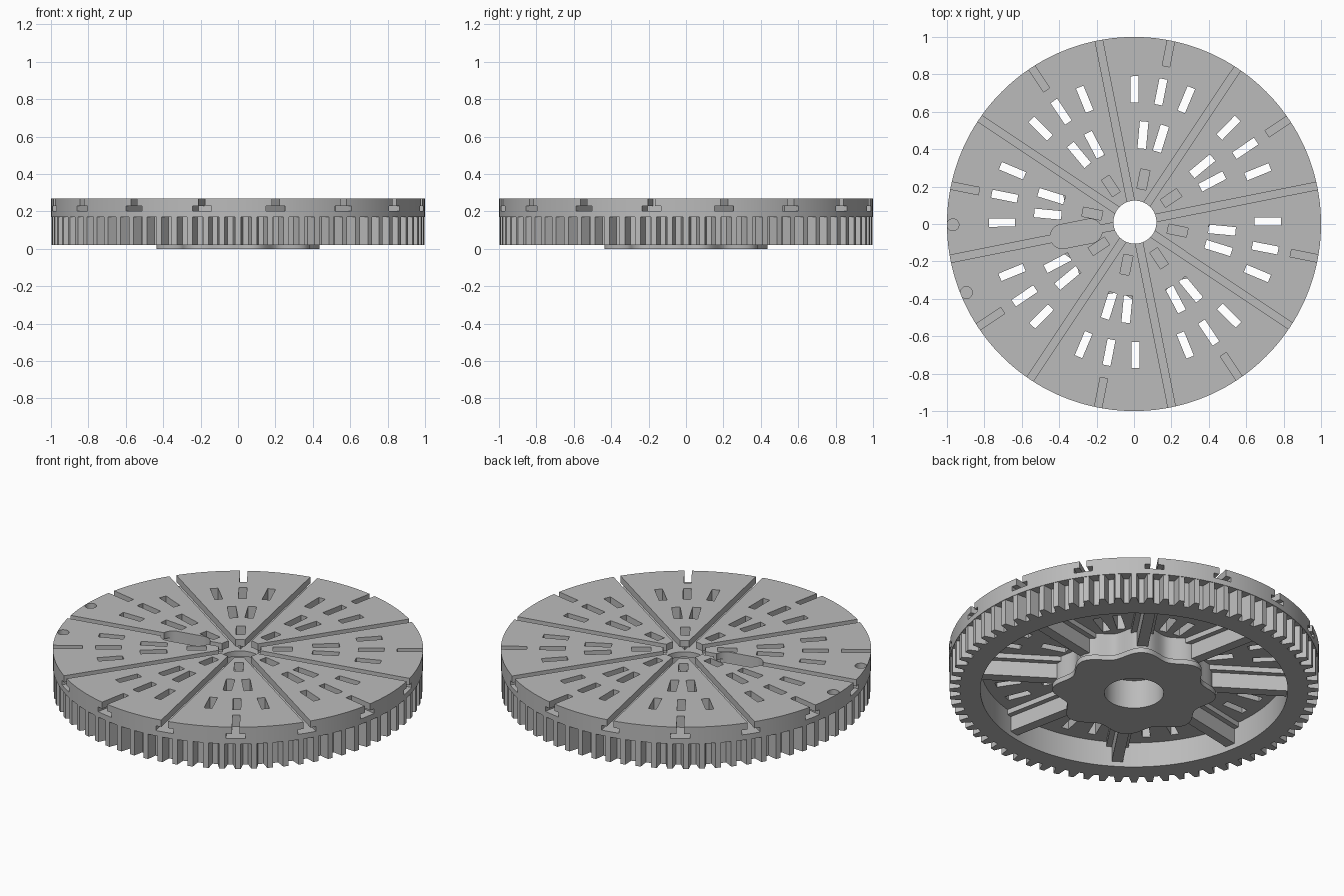
import bpy, bmesh
from math import sin, cos, pi, radians
from mathutils import Matrix, Vector

if "Cube" in bpy.data.objects:
    bpy.data.objects.remove(bpy.data.objects["Cube"], do_unlink=True)

GREY = (0.5, 0.5, 0.5, 1)
mat = bpy.data.materials.new("grey plastic")
mat.use_nodes = True
mat.diffuse_color = GREY
mat.node_tree.nodes["Principled BSDF"].inputs["Base Color"].default_value = GREY

TAU = 2 * pi
FIRST = radians(11.25)      # direction of the first long groove
STEP = TAU / 8
MID = Vector((0.005, 0.01, 0))   # centre of the cut-outs in the top plate


def polar(r, a):
    return Vector((r * cos(a), r * sin(a), 0))


def circle(r, n=128, centre=Vector()):
    return [centre + polar(r, TAU * i / n) for i in range(n)]


def rect(x0, x1, w):
    return [Vector(p) for p in ((x0, -w / 2, 0), (x1, -w / 2, 0), (x1, w / 2, 0), (x0, w / 2, 0))]


def extrude(bm, points, vec, m=Matrix()):
    """Add a closed prism from an outline."""
    face = bm.faces.new([bm.verts.new(m @ p) for p in points])
    res = bmesh.ops.extrude_face_region(bm, geom=[face])
    verts = [v for v in res["geom"] if isinstance(v, bmesh.types.BMVert)]
    bmesh.ops.translate(bm, verts=verts, vec=m.to_3x3() @ Vector(vec))


def prism(bm, points, z0, z1, m=Matrix()):
    extrude(bm, points, (0, 0, z1 - z0), Matrix.Translation((0, 0, z0)) @ m)


def finish(name, bm):
    bmesh.ops.recalc_face_normals(bm, faces=bm.faces)
    mesh = bpy.data.meshes.new(name)
    bm.to_mesh(mesh)
    bm.free()
    mesh.materials.append(mat)
    obj = bpy.data.objects.new(name, mesh)
    bpy.context.collection.objects.link(obj)
    return obj


def solid(name, points, z0, z1):
    bm = bmesh.new()
    prism(bm, points, z0, z1)
    return finish(name, bm)


def cut(obj, cutter):
    """Subtract the cutter, bake the result and drop the cutter."""
    mod = obj.modifiers.new("cut", "BOOLEAN")
    mod.operation, mod.solver, mod.use_self = "DIFFERENCE", "EXACT", True
    mod.object = cutter
    graph = bpy.context.evaluated_depsgraph_get()
    mesh = bpy.data.meshes.new_from_object(obj.evaluated_get(graph))
    obj.modifiers.clear()
    obj.data = mesh
    bpy.data.objects.remove(cutter, do_unlink=True)


def turn(a):
    return Matrix.Translation(MID) @ Matrix.Rotation(a, 4, "Z")


# Top plate with centre bore
plate = solid("top_plate", circle(1, 160), 0.17, 0.27)
cut(plate, solid("bore_cutter", circle(0.115, 64, MID), 0.1, 0.3))

# Through slots: three outer, two middle and one inner per sector
bm = bmesh.new()
for k in range(8):
    a = FIRST + (k + 0.5) * STEP
    for off in (-11.5, 0, 11.5):
        prism(bm, rect(0.64, 0.78, 0.043), 0.1, 0.3, turn(a + radians(off)))
    for off in (-6, 6):
        prism(bm, rect(0.395, 0.54, 0.046), 0.1, 0.3, turn(a + radians(off)))
    prism(bm, rect(0.18, 0.285, 0.05), 0.1, 0.3, turn(a))
cut(plate, finish("slot_cutter", bm))

# T-grooves: long ones reach the bore, short ones stay at the rim
tee = [Vector((0, y, z)) for y, z in (
    (-0.052, 0.202), (0.052, 0.202), (0.052, 0.23), (0.02, 0.23),
    (0.02, 0.3), (-0.02, 0.3), (-0.02, 0.23), (-0.052, 0.23))]
for parity, start in ((0, 0.07), (1, 0.85)):
    for k in range(8):
        bm = bmesh.new()
        m = turn(FIRST + (k + parity / 2) * STEP) @ Matrix.Translation((start, 0, 0))
        extrude(bm, tee, (1.1 - start, 0, 0), m)
        cut(plate, finish("groove_cutter", bm))

# Oval entry pocket on one groove
pocket = [Vector((0.32 + 0.075 * (1 if cos(t) > 0 else -1) + 0.065 * cos(t), 0.065 * sin(t), 0))
          for t in (TAU * (i + 0.5) / 32 for i in range(32))]
bm = bmesh.new()
prism(bm, pocket, 0.202, 0.3, turn(FIRST + pi))
cut(plate, finish("pocket_cutter", bm))

# Round marker notches at the rim
bm = bmesh.new()
for off in (-11, 11):
    prism(bm, circle(0.032, 24, polar(0.968, FIRST + pi + radians(off))), 0.22, 0.3)
cut(plate, finish("notch_cutter", bm))

# Toothed ring
TEETH = 72
outline = []
for i in range(TEETH):
    for r, f in ((0.94, -0.33), (0.997, -0.17), (0.997, 0.17), (0.94, 0.33)):
        outline.append(polar(r, TAU * (i + f) / TEETH))
gear = solid("gear_ring", outline, 0.02, 0.171)
cut(gear, solid("ring_cutter", circle(0.83), -0.1, 0.4))


# Scalloped hub: bottom flange and slimmer core
def lobed(r, d):
    return [polar(r + d * cos(8 * (t - FIRST)), t) for t in (TAU * i / 128 for i in range(128))]


parts = [plate, gear]
for name, r, z0, z1 in (("hub_flange", 0.41, 0, 0.03), ("hub_core", 0.395, 0.03, 0.171)):
    hub = solid(name, lobed(r, 0.033), z0, z1)
    cut(hub, solid("hub_cutter", circle(0.16, 64), -0.1, 0.4))
    parts.append(hub)

# Spokes: a deep web with a wider strip under the plate
bm = bmesh.new()
for k in range(8):
    m = Matrix.Rotation(FIRST + k * STEP, 4, "Z")
    prism(bm, rect(0.36, 0.84, 0.06), 0.05, 0.171, m)
    prism(bm, rect(0.36, 0.84, 0.12), 0.14, 0.171, m)
parts.append(finish("spokes", bm))

# Smooth curved walls, keep edges sharp
for obj in parts:
    bpy.ops.object.select_all(action="DESELECT")
    obj.select_set(True)
    bpy.context.view_layer.objects.active = obj
    bpy.ops.object.shade_smooth_by_angle(angle=radians(20))
